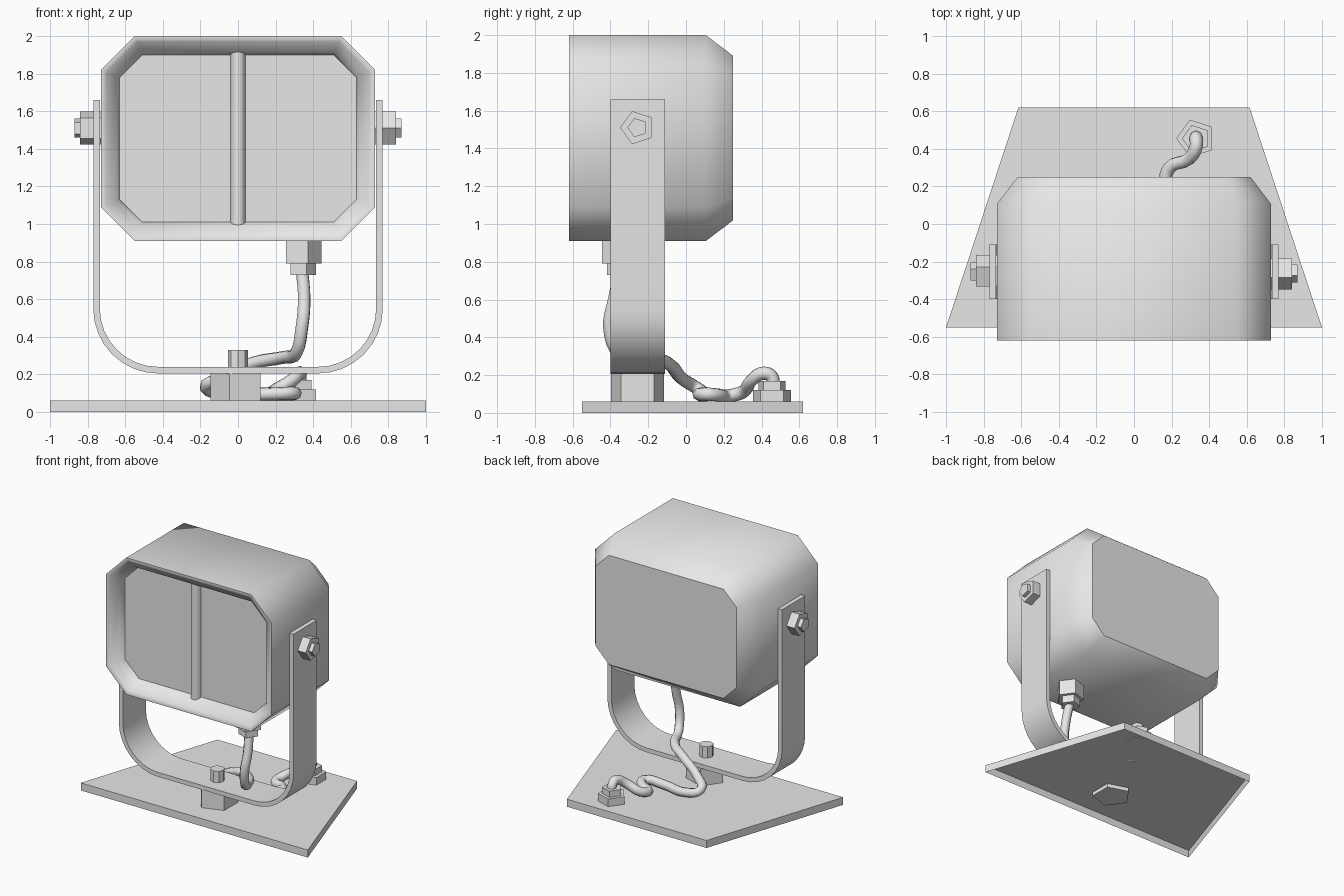
import bpy, bmesh
from math import pi, sin, cos, radians
from mathutils import Matrix

if "Cube" in bpy.data.objects:
    bpy.data.objects.remove(bpy.data.objects["Cube"])

grey = bpy.data.materials.new("light_grey")
grey.use_nodes = True
COLOR = (0.8, 0.8, 0.8, 1)
grey.diffuse_color = COLOR
grey.node_tree.nodes["Principled BSDF"].inputs["Base Color"].default_value = COLOR


def select(ob):
    bpy.ops.object.select_all(action='DESELECT')
    ob.select_set(True)
    bpy.context.view_layer.objects.active = ob


def finish(bm, name, angle=30, fix=True):
    if fix:
        bmesh.ops.recalc_face_normals(bm, faces=bm.faces)
    me = bpy.data.meshes.new(name)
    bm.to_mesh(me)
    bm.free()
    ob = bpy.data.objects.new(name, me)
    bpy.context.collection.objects.link(ob)
    me.materials.append(grey)
    select(ob)
    bpy.ops.object.shade_smooth_by_angle(angle=radians(angle))
    return ob


def loft(name, rings, cap_start=True, cap_end=True, angle=30):
    """Skin a list of equal-length closed rings of 3D points."""
    bm = bmesh.new()
    loops = [[bm.verts.new(p) for p in ring] for ring in rings]
    n = len(loops[0])
    for a, b in zip(loops, loops[1:]):
        for i in range(n):
            j = (i + 1) % n
            bm.faces.new((a[i], a[j], b[j], b[i]))
    if cap_start:
        bm.faces.new(loops[0])
    if cap_end:
        bm.faces.new(loops[-1])
    return finish(bm, name, angle)


def stepped(name, steps, at, axis='Z', turn=pi / 2, sides=5):
    """Stack of prisms; steps are (radius, start, end) along the axis."""
    rot = {'Z': Matrix(), 'X': Matrix.Rotation(pi / 2, 4, 'Y'),
           '-X': Matrix.Rotation(-pi / 2, 4, 'Y')}[axis]
    bm = bmesh.new()
    for r, lo, hi in steps:
        m = (Matrix.Translation(at) @ rot @ Matrix.Translation((0, 0, (lo + hi) / 2))
             @ Matrix.Rotation(turn, 4, 'Z'))
        bmesh.ops.create_cone(bm, cap_ends=True, segments=sides, radius1=r,
                              radius2=r, depth=hi - lo, matrix=m)
    return finish(bm, name)


# Base plate: trapezoid tray, open underneath
plan = [(-1, -0.55), (1, -0.55), (0.615, 0.62), (-0.615, 0.62)]
loft("base_plate", [[(x, y, z) for x, y in plan] for z in (0, 0.06)], cap_start=False)

# Swivel post and its pin
stepped("swivel_post", [(0.147, 0.03, 0.206)], (0, -0.257, 0))
stepped("swivel_pin", [(0.052, 0.2, 0.33)], (0, -0.257, 0), sides=8)


# U-shaped yoke strip
def u_profile(r):
    half = [(0.425 + r, 1.66)]
    for i in range(9):
        a = -i * pi / 16
        half.append((0.425 + r * cos(a), 0.55 + r * sin(a)))
    return half + [(-x, z) for x, z in reversed(half)]


outer, inner = u_profile(0.345), u_profile(0.31)
loft("yoke", [[(xo, -0.40, zo), (xo, -0.11, zo), (xi, -0.11, zi), (xi, -0.40, zi)]
              for (xo, zo), (xi, zi) in zip(outer, inner)])

# Pivot bolts on both arms
for side, axis, turn in ((1, 'X', pi), (-1, '-X', 0)):
    stepped("pivot_bolt_left" if side > 0 else "pivot_bolt_right",
            [(0.092, 0.72, 0.84), (0.053, 0.82, 0.87)], (0, -0.257, 1.51), axis, turn)


# Lamp housing: chamfered octagon shell with a recessed front
def octagon(inset, y):
    hx, hz, zc = 0.73 - inset, 0.545 - inset, 1.455
    c = 0.18 - inset * 0.586
    q = [(hx, hz - c), (hx - c, hz)]
    pts = q + [(-x, z) for x, z in reversed(q)]
    pts += [(-x, -z) for x, z in pts]
    return [(x, y, z + zc) for x, z in pts]


loft("lamp_housing", [octagon(0.1, -0.52), octagon(0.085, -0.565), octagon(0.03, -0.61),
                      octagon(0.015, -0.62), octagon(0, -0.62), octagon(0, 0.105),
                      octagon(0.11, 0.25)], cap_start=False, angle=50)

# Glass pane, closing the recess
bm = bmesh.new()
bm.faces.new([bm.verts.new(p) for p in reversed(octagon(0.1, -0.52))])
bm.normal_update()
if bm.faces[:][0].normal.y > 0:
    bmesh.ops.reverse_faces(bm, faces=bm.faces)
finish(bm, "lens", fix=False)

# Rounded bar dividing the lens
arc = [(0.04 * cos(i * pi / 6), -0.52 - 0.045 * sin(i * pi / 6)) for i in range(7)]
loft("lens_divider", [[(x, y, z) for x, y in arc] for z in (0.985, 1.925)], angle=50)

# Cable gland under the housing and plug on the base
stepped("cable_gland", [(0.105, 0.79, 0.93), (0.076, 0.73, 0.8)], (0.34, -0.345, 0), turn=-pi / 2)
stepped("base_plug", [(0.105, 0.055, 0.12), (0.075, 0.11, 0.17)], (0.33, 0.455, 0))

# Slack cable from gland to plug
path = [(0.34, -0.345, 0.76), (0.352, -0.38, 0.6), (0.34, -0.405, 0.45), (0.31, -0.35, 0.315),
        (0.24, -0.2, 0.29), (0.08, -0.09, 0.26), (-0.09, -0.02, 0.18), (-0.17, 0.06, 0.13),
        (-0.08, 0.1, 0.1), (0.15, 0.075, 0.095), (0.3, 0.1, 0.1), (0.27, 0.17, 0.095),
        (0.175, 0.22, 0.09), (0.19, 0.3, 0.11), (0.29, 0.345, 0.17), (0.33, 0.41, 0.21),
        (0.33, 0.455, 0.19), (0.33, 0.46, 0.13)]
cu = bpy.data.curves.new("cable", 'CURVE')
cu.dimensions = '3D'
cu.bevel_depth = 0.035
cu.bevel_resolution = 2
cu.resolution_u = 4
cu.use_fill_caps = True
sp = cu.splines.new('BEZIER')
sp.bezier_points.add(len(path) - 1)
for bp, co in zip(sp.bezier_points, path):
    bp.co = co
    bp.handle_left_type = bp.handle_right_type = 'AUTO'
cu.materials.append(grey)
cable = bpy.data.objects.new("cable", cu)
bpy.context.collection.objects.link(cable)
select(cable)
bpy.ops.object.convert(target='MESH')
bpy.ops.object.shade_smooth_by_angle(angle=radians(60))
